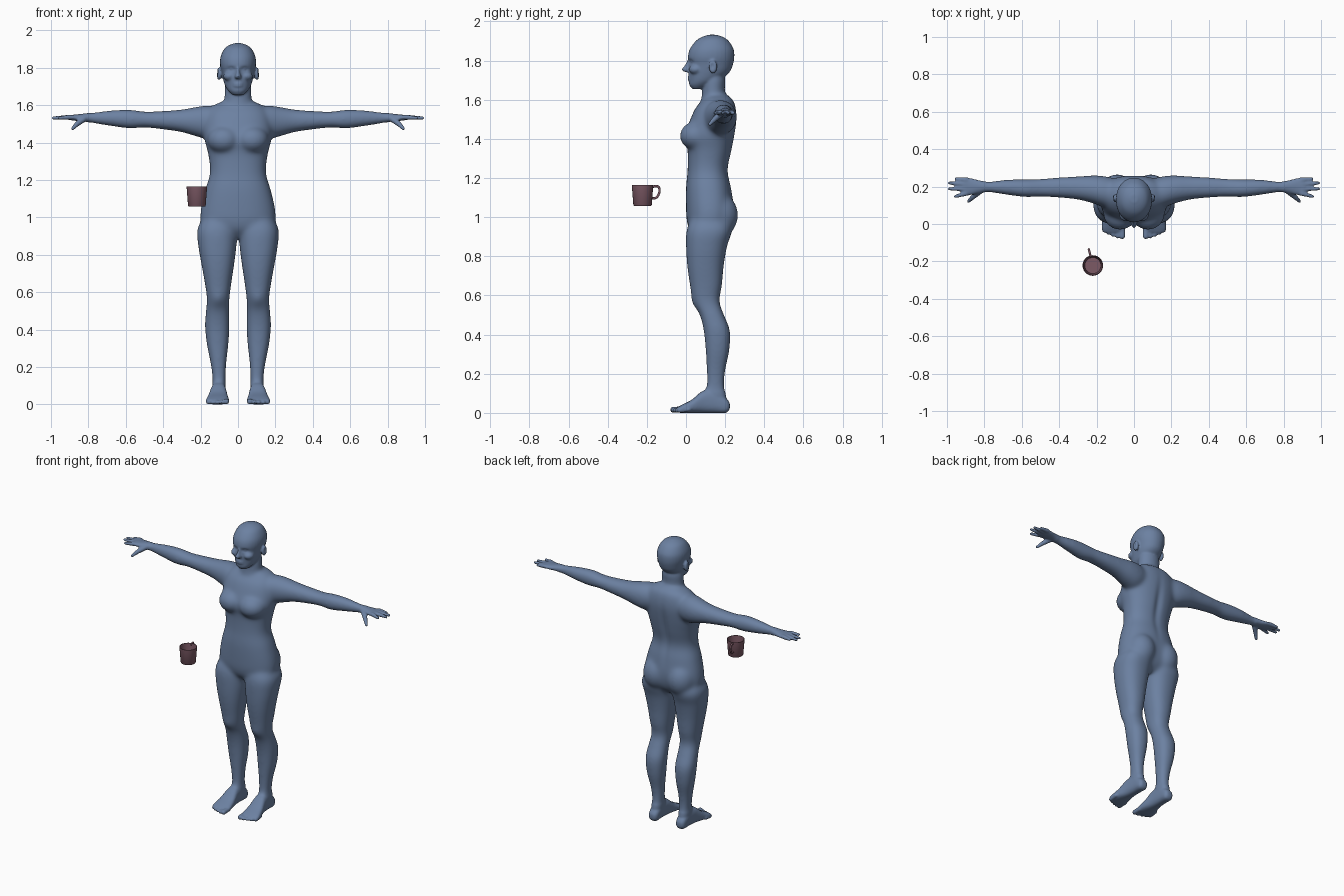
import bpy, bmesh, math
from mathutils import Vector, Matrix

cube = bpy.data.objects.get("Cube")
if cube:
    bpy.data.objects.remove(cube, do_unlink=True)


def material(name, rgb):
    mat = bpy.data.materials.new(name)
    mat.use_nodes = True
    mat.diffuse_color = (*rgb, 1)
    mat.node_tree.nodes["Principled BSDF"].inputs["Base Color"].default_value = (*rgb, 1)
    return mat


def add_object(name, data, mat):
    obj = bpy.data.objects.new(name, data)
    bpy.context.scene.collection.objects.link(obj)
    data.materials.clear()
    data.materials.append(mat)
    return obj


def refine(rows, steps=5):
    """Catmull-Rom spline through section rows."""
    out = []
    last = len(rows) - 1
    for i in range(last):
        quad = [rows[max(0, min(last, i + k))] for k in (-1, 0, 1, 2)]
        for s in range(steps):
            t = s / steps
            out.append([b + t / 2 * (c - a + t * (2*a - 5*b + 4*c - d + t * (3*(b - c) + d - a)))
                        for a, b, c, d in zip(*quad)])
    return out + [list(rows[-1])]


def loft(bm, axis, rows, side=1, power=2.3, count=32):
    """Skin rounded sections; a row is a position, then the bounds on the other two axes."""
    others = [k for k in range(3) if k != axis]
    rings = []
    for pos, a0, a1, b0, b1 in refine(rows):
        ring = []
        for i in range(count):
            ang = math.tau * i / count
            co = Vector()
            co[axis] = pos
            for k, lo, hi, w in ((others[0], a0, a1, math.cos(ang)), (others[1], b0, b1, math.sin(ang))):
                co[k] = (lo + hi) / 2 + (hi - lo) / 2 * math.copysign(abs(w) ** (2 / power), w)
            co.x *= side
            ring.append(bm.verts.new(co))
        rings.append(ring)
    for low, high in zip(rings, rings[1:]):
        for i in range(count):
            j = (i + 1) % count
            bm.faces.new((low[i], low[j], high[j], high[i]))
    bm.faces.new(rings[0])
    bm.faces.new(rings[-1])


def upright(rows):
    return [(z, -w, w, front, back) for z, w, front, back in rows]


def ball(bm, center, radii):
    bmesh.ops.create_uvsphere(bm, u_segments=24, v_segments=16, radius=1,
                              matrix=Matrix.Translation(center) @ Matrix.Diagonal((*radii, 1)))


def digit(bm, start, end, r0, r1, side):
    """Tapered finger or toe with round ends."""
    a, b = (Vector((p[0] * side, p[1], p[2])) for p in (start, end))
    turn = (b - a).to_track_quat('Z', 'Y').to_matrix().to_4x4()
    bmesh.ops.create_cone(bm, cap_ends=True, segments=16, radius1=r0, radius2=r1,
                          depth=(b - a).length, matrix=Matrix.Translation((a + b) / 2) @ turn)
    ball(bm, a, (r0,) * 3)
    ball(bm, b, (r1,) * 3)


def push(bm, center, spread, offset):
    """Soft dent or bulge, the same on both sides."""
    for v in bm.verts:
        side = -1 if v.co.x < 0 else 1
        p = Vector((abs(v.co.x), v.co.y, v.co.z))
        d = sum(((p[k] - center[k]) / spread[k]) ** 2 for k in range(3))
        if d < 9:
            w = math.exp(-d)
            v.co += Vector((offset[0] * side, offset[1], offset[2])) * w


skin = material("slate blue skin", (0.15, 0.22, 0.36))
clay = material("mauve mug", (0.20, 0.10, 0.13))
bm = bmesh.new()

# Torso and neck
loft(bm, 2, upright([
    (.89, .08, .06, .18), (.93, .17, .02, .22), (.98, .2, .004, .24), (1.05, .198, 0, .245),
    (1.15, .175, 0, .232), (1.24, .15, .008, .215), (1.34, .16, .008, .235),
    (1.42, .18, -.004, .25), (1.5, .18, .022, .26), (1.56, .165, .05, .255),
    (1.6, .13, .085, .24), (1.625, .07, .1, .21)]))
loft(bm, 2, upright([
    (1.5, .09, .08, .24), (1.58, .083, .075, .232), (1.64, .072, .082, .2),
    (1.7, .07, .085, .2), (1.76, .06, .09, .19)]), power=2)

# Head, nose and lips
loft(bm, 2, upright([
    (1.655, .028, .032, .08), (1.675, .05, .017, .13), (1.7, .067, .016, .175),
    (1.74, .08, .013, .222), (1.78, .088, .014, .24), (1.82, .096, .01, .247),
    (1.86, .093, .02, .243), (1.9, .074, .05, .218), (1.92, .05, .08, .19),
    (1.932, .018, .115, .155)]), power=2.1)
loft(bm, 2, upright([
    (1.805, .009, .008, .05), (1.775, .011, -.008, .05), (1.755, .018, -.023, .05),
    (1.742, .016, -.01, .05)]), power=2)
for z in (1.703, 1.715):
    ball(bm, (0, .02, z), (.026, .012, .007))

for side in (-1, 1):
    # Chest, buttocks, ears and cheeks
    ball(bm, (.075 * side, .055, 1.415), (.09, .088, .075))
    ball(bm, (.09 * side, .165, 1.01), (.095, .102, .115))
    ball(bm, (.101 * side, .138, 1.768), (.014, .022, .035))
    ball(bm, (.045 * side, .05, 1.755), (.034, .035, .026))

    # Leg
    loft(bm, 2, [
        (1.02, .03, .17, .04, .2), (.94, .005, .217, .004, .235), (.85, .008, .213, 0, .21),
        (.75, .02, .196, .006, .193), (.65, .035, .178, .02, .184), (.57, .045, .167, .035, .172),
        (.5, .047, .172, .07, .195), (.42, .045, .177, .09, .225), (.32, .051, .167, .1, .222),
        (.22, .062, .147, .105, .202), (.14, .066, .137, .105, .196),
        (.08, .066, .138, .09, .205), (.03, .07, .13, .1, .2)], side)

    # Foot and toes
    loft(bm, 1, [
        (.224, .085, .12, .02, .05), (.205, .07, .135, 0, .075), (.15, .066, .14, 0, .115),
        (.09, .062, .147, 0, .115), (.03, .053, .162, 0, .068), (-.02, .047, .172, 0, .042),
        (-.045, .055, .165, .002, .028)], side, power=2.6)
    for i, tip in enumerate((-.066, -.066, -.058, -.048, -.034)):
        x = .063 + .024 * i
        r = .012 if i else .016
        digit(bm, (x, tip + .05, .018), (x, tip, r), r, r, side)

    # Arm and palm
    loft(bm, 0, [
        (.06, .11, .23, 1.46, 1.57), (.15, .09, .255, 1.42, 1.598), (.22, .11, .26, 1.432, 1.592),
        (.3, .13, .255, 1.455, 1.578), (.4, .14, .25, 1.47, 1.57), (.5, .145, .242, 1.48, 1.567),
        (.58, .143, .24, 1.475, 1.577), (.68, .155, .238, 1.488, 1.573),
        (.77, .168, .228, 1.502, 1.562), (.82, .167, .232, 1.512, 1.556),
        (.87, .155, .245, 1.517, 1.55), (.905, .15, .25, 1.522, 1.548),
        (.92, .165, .238, 1.527, 1.545)], side, power=2.1)

    # Fingers and thumb
    for base, x, y in ((.163, .955, .147), (.187, .988, .188), (.212, .988, .219), (.236, .952, .241)):
        digit(bm, (.9, base, 1.536), (x, y, 1.532), .014, .009, side)
    digit(bm, (.82, .18, 1.53), (.86, .145, 1.5), .018, .014, side)
    digit(bm, (.86, .145, 1.5), (.884, .122, 1.475), .014, .01, side)

bmesh.ops.recalc_face_normals(bm, faces=bm.faces)
mesh = bpy.data.meshes.new("body")
bm.to_mesh(mesh)
bm.free()
body = add_object("body", mesh, skin)

# Fuse the parts into one skin
fuse = body.modifiers.new("fuse", 'REMESH')
fuse.mode = 'VOXEL'
fuse.voxel_size = .0055
fused = bpy.data.meshes.new_from_object(body.evaluated_get(bpy.context.evaluated_depsgraph_get()))
body.modifiers.clear()

# Soften the joints strongly, and hands, feet and face lightly
bm = bmesh.new()
bm.from_mesh(fused)
core = [v for v in bm.verts if abs(v.co.x) < .8 and .11 < v.co.z < 1.64]
for verts, repeats in ((core, 40), (bm.verts[:], 4)):
    for _ in range(repeats):
        bmesh.ops.smooth_vert(bm, verts=verts, factor=.5, use_axis_x=True, use_axis_y=True, use_axis_z=True)

# Eye sockets, lids, ear hollows, spine groove and kneecaps
push(bm, (.036, .02, 1.793), (.02, .03, .011), (0, .013, 0))
push(bm, (.036, .03, 1.793), (.012, .03, .006), (0, -.008, 0))
push(bm, (.116, .134, 1.772), (.008, .01, .018), (-.009, 0, 0))
push(bm, (0, .25, 1.32), (.025, .06, .16), (0, -.012, 0))
push(bm, (.106, .04, .56), (.03, .04, .04), (0, -.006, 0))
bm.to_mesh(mesh)
bm.free()
mesh.shade_smooth()

# Mug: a turned wall with an open top
cup = bmesh.new()
profile = [(0, 0), (.044, 0), (.047, .004), (.055, .107), (.051, .107), (.043, .008), (0, .008)]
pts = [cup.verts.new((r, 0, z)) for r, z in profile]
edges = [cup.edges.new(pair) for pair in zip(pts, pts[1:])]
bmesh.ops.spin(cup, geom=pts + edges, cent=(0, 0, 0), axis=(0, 0, 1), angle=math.tau, steps=40)
bmesh.ops.remove_doubles(cup, verts=cup.verts, dist=.0001)
bmesh.ops.recalc_face_normals(cup, faces=cup.faces)
cup_mesh = bpy.data.meshes.new("mug")
cup.to_mesh(cup_mesh)
cup.free()
mug = add_object("mug", cup_mesh, clay)
mug.location = (-.22, -.222, 1.058)
bpy.context.view_layer.objects.active = mug
mug.select_set(True)
bpy.ops.object.shade_smooth_by_angle(angle=math.radians(35))

# Mug handle: a bent tube
path = bpy.data.curves.new("mug_handle", 'CURVE')
path.dimensions = '3D'
path.bevel_depth = .006
path.use_fill_caps = True
line = path.splines.new('NURBS')
bend = [(.048, .094), (.07, .104), (.092, .098), (.09, .06), (.07, .033), (.045, .04)]
line.points.add(len(bend) - 1)
for point, (out, z) in zip(line.points, bend):
    point.co = (0, out, z, 1)
line.use_endpoint_u = True
line.order_u = 4
handle = add_object("mug_handle", path, clay)
handle.location = mug.location
handle.rotation_euler.z = math.radians(14)
